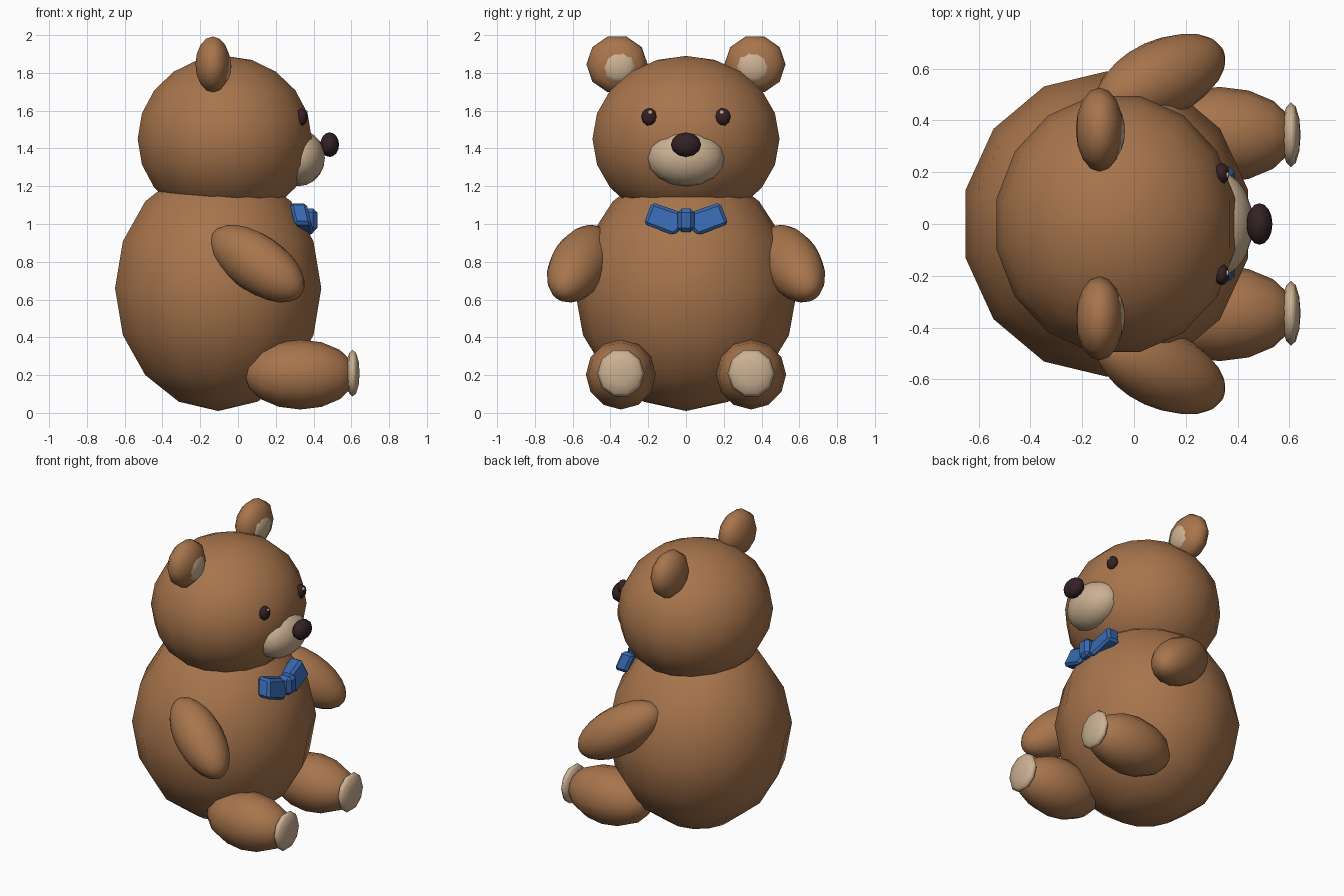
import bpy, bmesh, math
from mathutils import Matrix, Vector

if "Cube" in bpy.data.objects:
    bpy.data.objects.remove(bpy.data.objects["Cube"])


def material(name, rgb):
    m = bpy.data.materials.new(name)
    m.diffuse_color = (*rgb, 1)
    m.use_nodes = True
    m.node_tree.nodes["Principled BSDF"].inputs["Base Color"].default_value = m.diffuse_color
    return m


FUR = material("brown_fur", (0.39, 0.178, 0.073))
CREAM = material("cream", (0.60, 0.44, 0.29))
DARK = material("dark_brown", (0.035, 0.015, 0.018))
BLUE = material("blue", (0.038, 0.14, 0.43))


def finish(name, bm, mat, smooth=True):
    bmesh.ops.recalc_face_normals(bm, faces=bm.faces)
    for f in bm.faces:
        f.smooth = smooth
    mesh = bpy.data.meshes.new(name)
    bm.to_mesh(mesh)
    bm.free()
    mesh.materials.append(mat)
    ob = bpy.data.objects.new(name, mesh)
    bpy.context.collection.objects.link(ob)
    return ob


def ellipsoid(name, center, radii, mat, segs=14, rings=8, axis=(0, 0, 1), spin=0, taper=0):
    """Ellipsoid whose poles (third radius) lie along the given axis."""
    bm = bmesh.new()
    bmesh.ops.create_uvsphere(bm, u_segments=segs, v_segments=rings, radius=1,
                              matrix=Matrix.Rotation(math.radians(spin), 4, 'Z'))
    for v in bm.verts:
        v.co.y *= 1 - taper * max(v.co.z, 0)
    turn = Vector((0, 0, 1)).rotation_difference(Vector(axis)).to_matrix().to_4x4()
    bm.transform(Matrix.Translation(center) @ turn @ Matrix.Diagonal((*radii, 1)))
    return finish(name, bm, mat)


# Torso and head
ellipsoid("body", (-0.105, 0, 0.66), (0.56, 0.59, 0.65), FUR, taper=0.1)
ellipsoid("head", (-0.07, 0, 1.45), (0.47, 0.505, 0.44), FUR, 16, 10, spin=11.25)

# Face
X = (1, 0, 0)
ellipsoid("muzzle", (0.32, 0, 1.35), (0.15, 0.205, 0.14), CREAM, 16, 10, X)
ellipsoid("nose", (0.485, 0, 1.42), (0.065, 0.08, 0.05), DARK, 12, 8, X)

for side, s in (("left", 1), ("right", -1)):
    # Eyes with a small highlight
    ellipsoid(side + "_eye", (0.338, s * 0.195, 1.567), (0.047, 0.041, 0.03), DARK, 10, 8, X)
    ellipsoid(side + "_eye_highlight", (0.36, s * 0.19, 1.59), (0.013, 0.013, 0.008), CREAM, 8, 6, X)

    # Ears
    ellipsoid(side + "_ear", (-0.133, s * 0.365, 1.845), (0.155, 0.162, 0.092), FUR, 10, 8, X)
    ellipsoid(side + "_inner_ear", (-0.075, s * 0.358, 1.835), (0.092, 0.095, 0.04), CREAM, 10, 8, X)

    # Arms, reaching forward, down and outward
    ellipsoid(side + "_arm", (0.103, s * 0.56, 0.79), (0.155, 0.15, 0.30), FUR, 16, 12,
              (0.77, s * 0.35, -0.53))

    # Legs and sole pads
    ellipsoid(side + "_leg", (0.33, s * 0.345, 0.203), (0.185, 0.185, 0.295), FUR, 12, 8, X)
    ellipsoid(side + "_foot_pad", (0.607, s * 0.345, 0.21), (0.13, 0.125, 0.037), CREAM, 10, 6, X)

    # Bow wings: bevelled slab, leaning back at the top
    bm = bmesh.new()
    outline = [(0.02, 0.98), (0.065, 0.94), (0.225, 1.0), (0.18, 1.115), (0.02, 1.06)]
    loops = [[bm.verts.new((x - (z - 1.02) * 0.25, s * y, z)) for y, z in outline]
             for x in (0.295, 0.385)]
    bm.faces.new(loops[0])
    bm.faces.new(loops[1])
    for i in range(5):
        j = (i + 1) % 5
        bm.faces.new((loops[0][i], loops[0][j], loops[1][j], loops[1][i]))
    bmesh.ops.recalc_face_normals(bm, faces=bm.faces)
    bmesh.ops.bevel(bm, geom=bm.edges[:], offset=0.016, segments=1, affect='EDGES')
    finish(side + "_bow_wing", bm, BLUE, False)

# Bow knot
bm = bmesh.new()
bmesh.ops.create_cube(bm, size=1, matrix=Matrix.Translation((0.37, 0, 1.02))
                      @ Matrix.Diagonal((0.10, 0.09, 0.125, 1)))
bmesh.ops.bevel(bm, geom=bm.edges[:], offset=0.022, segments=1, affect='EDGES')
finish("bow_knot", bm, BLUE, False)
